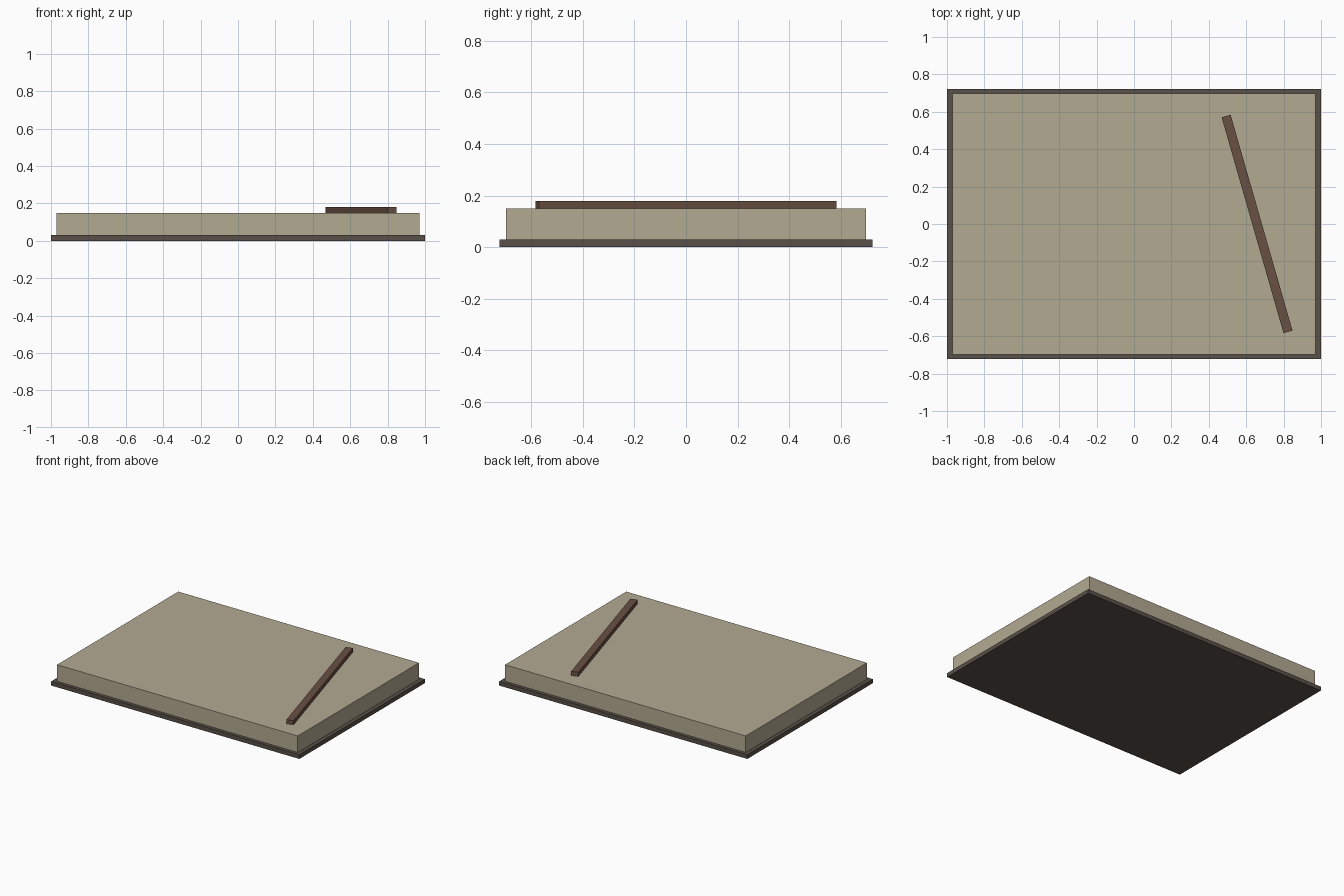
import bpy
from math import radians

if "Cube" in bpy.data.objects:
    bpy.data.objects.remove(bpy.data.objects["Cube"])


def box(name, size, center, color, angle=0.0):
    """Sharp-edged box, optionally turned about z."""
    bpy.ops.mesh.primitive_cube_add(size=1, location=center)
    ob = bpy.context.object
    ob.name = name
    ob.scale = size
    bpy.ops.object.transform_apply(location=False, rotation=False, scale=True)
    ob.rotation_euler.z = angle
    mat = bpy.data.materials.new(name + "_colour")
    mat.diffuse_color = (*color, 1)
    mat.use_nodes = True
    mat.node_tree.nodes["Principled BSDF"].inputs["Base Color"].default_value = mat.diffuse_color
    ob.data.materials.append(mat)
    return ob


# Thin dark base plate
box("base_plate", (2.0, 1.445, 0.03), (0, 0, 0.015), (0.10, 0.08, 0.065))

# Thick pale slab
box("slab", (1.94, 1.395, 0.12), (0, 0, 0.09), (0.45, 0.40, 0.29))

# Slanted brown strip on top
box("slanted_strip", (0.05, 1.20, 0.03), (0.658, 0, 0.165),
    (0.14, 0.08, 0.055), radians(16))
